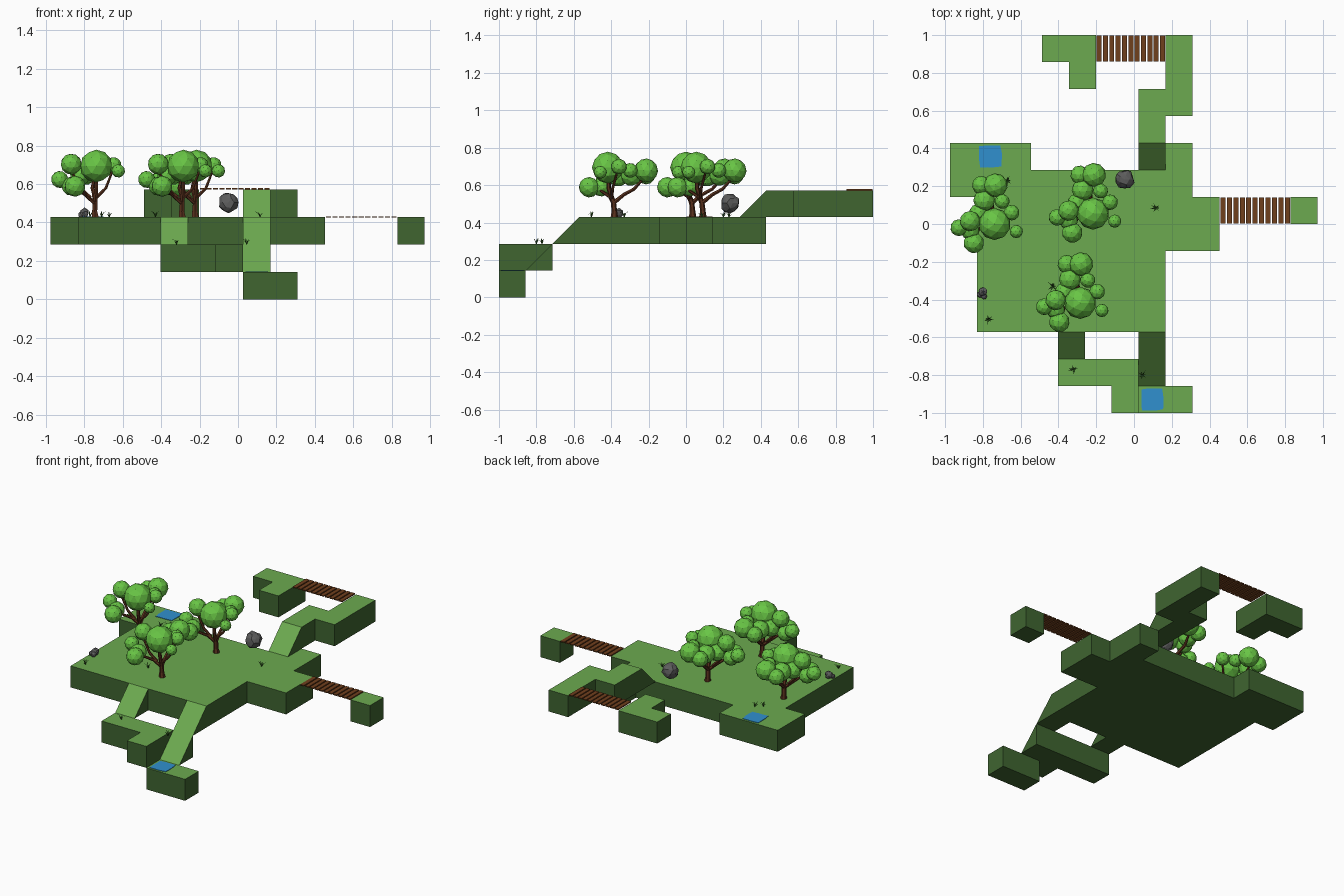
import bpy, bmesh, math, random
from mathutils import Vector, Matrix

if "Cube" in bpy.data.objects:
    bpy.data.objects.remove(bpy.data.objects["Cube"])

random.seed(4)
U = 1 / 7            # tile size
X0 = 0.025           # tile column origin
L1, L2, L3, L4 = U, 2 * U, 3 * U, 4 * U   # walkable heights


def material(name, r, g, b):
    m = bpy.data.materials.new(name)
    m.diffuse_color = (r, g, b, 1)
    m.use_nodes = True
    m.node_tree.nodes["Principled BSDF"].inputs["Base Color"].default_value = m.diffuse_color
    return m


GRASS = material("grass_top", 0.15, 0.40, 0.08)
EARTH = material("mossy_side", 0.05, 0.13, 0.03)
WOOD = material("plank_wood", 0.16, 0.05, 0.012)
BARK = material("bark", 0.10, 0.03, 0.012)
LEAF = material("leaves", 0.14, 0.56, 0.06)
BLADE = material("tuft_green", 0.04, 0.14, 0.02)
STONE = material("stone", 0.11, 0.11, 0.11)
WATER = material("water", 0.03, 0.28, 0.62)


def finish(bm, name, *mats):
    bmesh.ops.recalc_face_normals(bm, faces=bm.faces)
    if len(mats) == 2:                     # second material for up-facing faces
        for f in bm.faces:
            f.material_index = int(f.normal.z > 0.3)
    me = bpy.data.meshes.new(name)
    bm.to_mesh(me)
    bm.free()
    for m in mats:
        me.materials.append(m)
    ob = bpy.data.objects.new(name, me)
    bpy.context.collection.objects.link(ob)
    return ob


def prism(bm, profile, shift):
    f = bm.faces.new([bm.verts.new(p) for p in profile])
    r = bmesh.ops.extrude_face_region(bm, geom=[f])
    verts = [v for v in r["geom"] if isinstance(v, bmesh.types.BMVert)]
    bmesh.ops.translate(bm, vec=shift, verts=verts)


def slab(name, top, tiles, ox=X0):
    # outline given in tile units, one tile thick
    bm = bmesh.new()
    prism(bm, [(ox + i * U, j * U, top - U) for i, j in tiles], (0, 0, U))
    finish(bm, name, EARTH, GRASS)


def ramp(name, i, j, z):
    x, y = X0 + i * U, j * U
    bm = bmesh.new()
    prism(bm, [(x, y, z), (x, y + U, z), (x, y + U, z + U)], (U, 0, 0))
    finish(bm, name, EARTH, GRASS)


# floating platforms
slab("main_platform", L3, [(-6, -4), (1, -4), (1, -1), (3, -1), (3, 1), (2, 1), (2, 3), (1, 3),
                           (1, 2), (-4, 2), (-4, 3), (-7, 3), (-7, 1), (-6, 1)])
slab("upper_path", L4, [(0, 3), (1, 3), (1, 4), (2, 4), (2, 7), (1, 7), (1, 5), (0, 5)])
slab("upper_island", L4, [(0, 7), (0, 6), (1, 6), (1, 5), (2, 5), (2, 7)], -0.488)
slab("middle_platform", L2, [(-3, -5), (-3, -6), (-1, -6), (-1, -7), (0, -7), (0, -5)])
slab("lower_platform", L1, [(0, -7), (2, -7), (2, -6), (0, -6)])
slab("end_island", L3, [(0, 0), (1, 0), (1, 1), (0, 1)], 0.829)

# ramps between levels
ramp("low_ramp", 0, -6, L1)
ramp("front_ramp", 0, -5, L2)
ramp("side_ramp", -3, -5, L2)
ramp("back_ramp", 0, 2, L3)


# plank bridges
def bridge(name, x0, x1, y0, z, n=11):
    bm = bmesh.new()
    p = (x1 - x0) / n
    for k in range(n):
        m = (Matrix.Translation((x0 + (k + .5) * p, y0 + U / 2, z))
             @ Matrix.Diagonal((p * .78, U * .97, .007, 1)))
        bmesh.ops.create_cube(bm, size=1, matrix=m)
    finish(bm, name, WOOD)


bridge("upper_bridge", -0.202, 0.168, 6 * U, L4 + .004)
bridge("side_bridge", 0.454, 0.829, 0, L3)


# ponds with a slightly uneven edge
def pond(name, x, y, z, h=.061):
    bm = bmesh.new()
    pts = []
    for k in range(4):
        a = math.pi / 4 + k * math.pi / 2
        c = Vector((math.cos(a), math.sin(a))) * h * 1.414
        a += math.pi / 2
        d = Vector((math.cos(a), math.sin(a))) * h * 1.414
        for t in (0.05, .35, .65):
            q = c.lerp(d, t) * random.uniform(.93, 1.0)
            pts.append((x + q.x, y + q.y, z - .004))
    prism(bm, pts, (0, 0, .007))
    finish(bm, name, WATER)


pond("lower_pond", 0.097, -0.928, L1)
pond("corner_pond", -0.76, 0.358, L3)

# trees: leaf balls as (x, y, z, radius) around the crown centre
BALLS = [(0, 0, .265, .085), (.005, .205, .25, .064), (-.07, .205, .225, .05),
         (-.055, .125, .225, .058), (-.13, .015, .275, .055), (-.19, -.02, .195, .045),
         (-.11, -.1, .16, .055), (.09, .06, .27, .042), (.115, -.04, .24, .035),
         (-.085, .055, .215, .052), (-.13, -.035, .16, .05), (.04, .12, .25, .04)]
# branches as (x, y, z, radius scale)
BRANCHES = [[(-.005, .035, -.005, 1.3), (-.008, .035, .03, .95), (-.005, .03, .08, .85),
             (0, .005, .15, .7), (0, 0, .22, .5)],
            [(-.005, .03, .075, .8), (-.012, .085, .12, .65), (-.02, .14, .15, .6), (-.01, .195, .21, .4)],
            [(-.005, .03, .07, .7), (-.05, .01, .11, .6), (-.1, -.05, .15, .4)],
            [(-.03, .02, .1, .6), (-.08, .01, .15, .5), (-.13, .01, .24, .35)],
            [(0, .02, .1, .6), (.05, .025, .15, .5), (.085, .05, .24, .35)]]


def tree(n, x, y):
    bm = bmesh.new()
    for bx, by, bz, r in BALLS:
        m = (Matrix.Translation((x + bx, y + by, L3 + bz))
             @ Matrix.Rotation(bx * 20, 4, 'Z') @ Matrix.Rotation(by * 15, 4, 'X'))
        bmesh.ops.create_icosphere(bm, subdivisions=2, radius=r, matrix=m)
    finish(bm, f"tree_leaves_{n}", LEAF)
    cu = bpy.data.curves.new(f"tree_trunk_{n}", 'CURVE')
    cu.dimensions = '3D'
    cu.bevel_depth, cu.bevel_resolution, cu.use_fill_caps = .016, 1, True
    for br in BRANCHES:
        s = cu.splines.new('POLY')
        s.points.add(len(br) - 1)
        for p, (bx, by, bz, r) in zip(s.points, br):
            p.co = (x + bx, y + by, L3 + bz, 1)
            p.radius = r
        s.use_smooth = False
    cu.materials.append(BARK)
    bpy.context.collection.objects.link(bpy.data.objects.new(f"tree_trunk_{n}", cu))


for n, (x, y) in enumerate([(-.738, 0), (-.217, .055), (-.285, -.418)]):
    tree(n, x, y)


# rocks: jittered icospheres
def rock(name, lumps):
    bm = bmesh.new()
    for x, y, z, r in lumps:
        new = bmesh.ops.create_icosphere(bm, subdivisions=2, radius=r)["verts"]
        for v in new:
            v.co = v.co * random.uniform(.88, 1.1) + Vector((x, y, z))
    finish(bm, name, STONE)


rock("boulder", [(-.05, .235, .504, .052)])
rock("small_rocks", [(-.8, -.358, .452, .024), (-.816, -.375, .44, .016), (-.795, -.382, .442, .016)])


# grass tufts: bent tapering blades
def tuft(n, x, y, z):
    bm = bmesh.new()
    for k in range(7):
        a = k * math.tau / 7 + random.uniform(-.3, .3)
        out, side = Vector((math.cos(a), math.sin(a), 0)), Vector((-math.sin(a), math.cos(a), 0))
        reach, h = random.uniform(.015, .034), random.uniform(.018, .034)
        o = Vector((x, y, z))
        mid = o + out * reach * .4 + Vector((0, 0, h * .7))
        tip = o + out * reach + Vector((0, 0, h))
        a0, a1 = bm.verts.new(o - side * .003), bm.verts.new(o + side * .003)
        b0, b1 = bm.verts.new(mid - side * .0025), bm.verts.new(mid + side * .0025)
        bm.faces.new((a0, a1, b1, b0))
        bm.faces.new((b0, b1, bm.verts.new(tip)))
    finish(bm, f"grass_tuft_{n}", BLADE)


for n, t in enumerate([(.115, .085, L3), (-.77, -.505, L3), (-.67, .23, L3), (-.71, .2, L3),
                       (-.43, -.33, L3), (.045, -.8, L2), (-.32, -.77, L2)]):
    tuft(n, *t)
